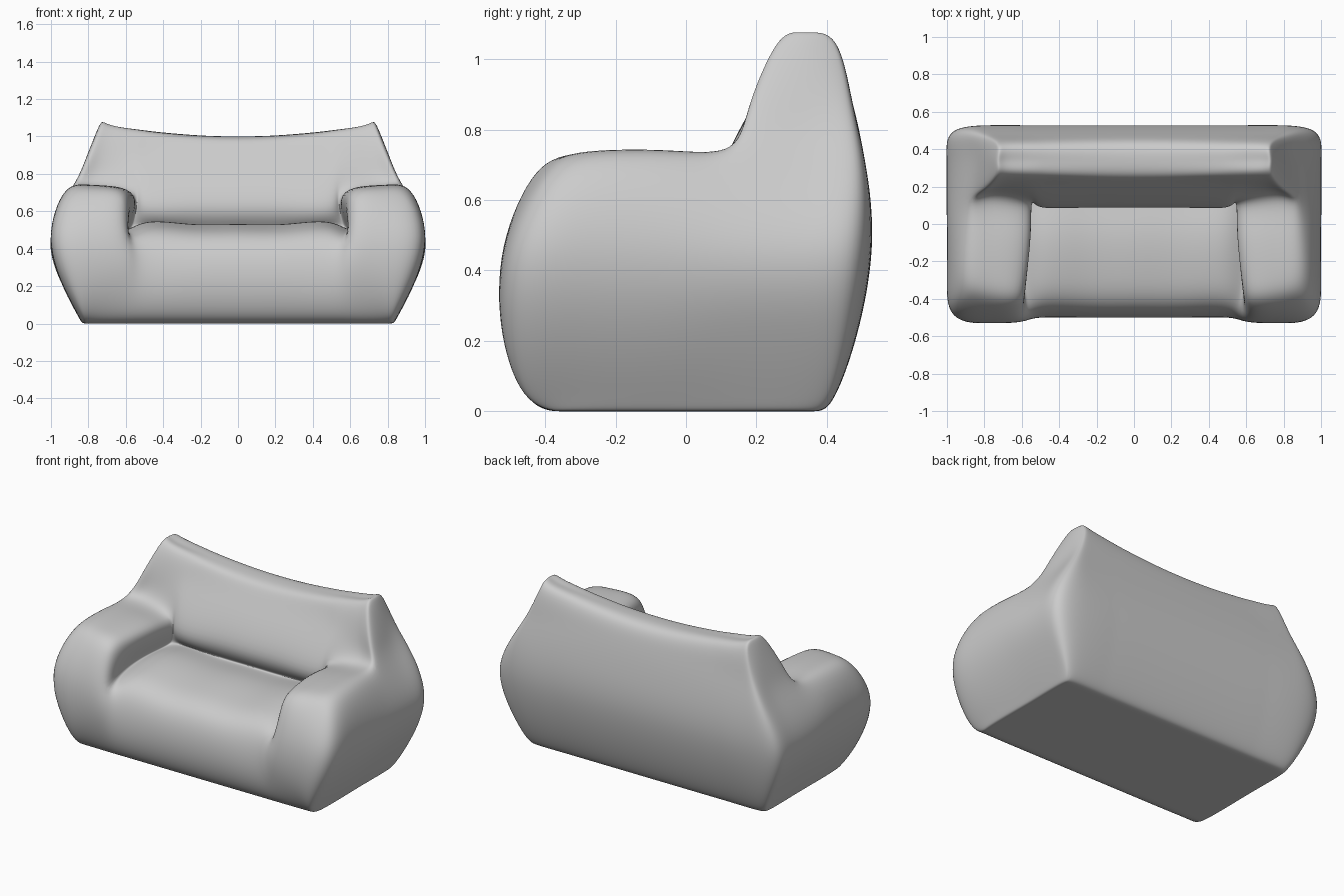
import bpy, bmesh
from mathutils import Vector

if "Cube" in bpy.data.objects:
    bpy.data.objects.remove(bpy.data.objects["Cube"])

# Block cage: 10 x 5 x 6 cells; columns mirrored about x = 0
NX, NY, NZ = 5, 5, 6
X_IN = [0, .25, .49, .60, .77]                        # inner columns
X_SCALE = [1, 1, 1, 1, 1, .95, .89]
X_OUT = [.83, .86, .945, 1.0, .92, .81, .742]         # outer side, per level
Z = [0, .05, .22, .47, .70, .88, 1.0]
Y_FRONT = [-.39, -.455, -.512, -.508, -.42]
Y_REAR = [.385, .425, .485, .527, .51, .472, .425]
Y_IN = [0, -.28, -.03, .13, .35]


def filled(i, j, k):
    """Which cells belong to the sofa: base, arms, backrest."""
    if not (-NX <= i < NX and 0 <= j < NY and 0 <= k < NZ):
        return False
    arm = max(abs(i), abs(i + 1)) > 3
    return k < 3 or j >= 3 or (k == 3 and arm)


def target(i, j, k):
    """Point on the finished surface for one cage corner."""
    a = abs(i)
    x = X_OUT[k] if a == NX else X_IN[a] * X_SCALE[k]
    y = Y_FRONT[k] if j == 0 else Y_REAR[k] if j == NY else Y_IN[j]
    z = Z[k]
    # underside
    if k == 0:
        y = [-.39, -.30, -.03, .13, .32, .385][j]
    # rounded vertical corners
    if a == NX and j in (0, NY):
        x -= [.01, .02, .03, .035, .03, .015, .008][k]
        y *= [.98, .97, .95, .94, .955, .96, .98][k]
    # arm front swells toward the inside
    if j == 0 and a == 4 and k in (2, 3):
        y -= .008
    # seat cushion
    if k == 3 and j < 4 and a < 3:
        y = [-.445, -.26, -.03, .13][j]
        z = [.435, .515, .53, .515][j] + (.01 if a == 2 else 0)
    if k == 2 and j == 0 and a < 3:
        y = -.50
    # seam between seat and arm
    if k == 3 and j < 4 and a == 3:
        x = [.59, .60, .59, .575][j]
        y = [-.49, -.26, -.03, .13][j]
        z = [.455, .505, .515, .52][j]
    # arm top
    if k == 4 and j < 4 and a >= 3:
        if a == 3:
            x = [.62, .58, .56, .55][j]
            z = [.66, .685, .685, .685][j]
        elif a == 4:
            z = [.675, .735, .737, .742][j]
        else:
            x = [.905, .925, .915, .885][j]
            z = [.655, .70, .705, .73][j]
        y = [y, -.28, -.05, .11 if a == 3 else .135][j]
    if k == 4 and j == 4 and a == NX:
        x, z = .885, .72
    # backrest front, then its dished top
    if j == 3:
        if k == 4 and a < 3:
            y, z = .088, .63
        elif k == 5:
            y = .197
        elif k == 6:
            y = .264
    if k == 6:
        z += .065 * min(1, x / .72) ** 2 - (.018 if j != 4 else 0)
        z -= .008 if a == NX else 0
        if j == 4:
            y = .34
    return Vector((x if i >= 0 else -x, y, z))


bm = bmesh.new()
verts, goal = {}, {}


def corner(p):
    if p not in verts:
        verts[p] = bm.verts.new(target(*p))
        goal[verts[p]] = target(*p)
    return verts[p]


# Skin every exposed cell side
for i in range(-NX, NX):
    for j in range(NY):
        for k in range(NZ):
            if not filled(i, j, k):
                continue
            for axis in range(3):
                for side in (0, 1):
                    n = [i, j, k]
                    n[axis] += 2 * side - 1
                    if filled(*n):
                        continue
                    quad = []
                    for u, w in ((0, 0), (1, 0), (1, 1), (0, 1)):
                        p = [i, j, k]
                        p[axis] += side
                        p[(axis + 1) % 3] += u
                        p[(axis + 2) % 3] += w
                        quad.append(corner(tuple(p)))
                    bm.faces.new(quad if side else quad[::-1])
bmesh.ops.recalc_face_normals(bm, faces=bm.faces[:])


def limit(v):
    """Where the subdivided surface ends up for a cage vertex."""
    n = len(v.link_edges)
    s = v.co * (n * n)
    for e in v.link_edges:
        s = s + 4 * e.other_vert(v).co
    for f in v.link_faces:
        loop = next(l for l in f.loops if l.vert == v)
        s = s + loop.link_loop_next.link_loop_next.vert.co
    return s / (n * (n + 5))


# Push the cage out until the smooth surface meets the target points
for _ in range(9):
    step = {v: (goal[v] - limit(v)) * .9 for v in bm.verts}
    for v, d in step.items():
        v.co += d
        v.co.z = max(0, v.co.z)

for f in bm.faces:
    f.smooth = True
mesh = bpy.data.meshes.new("sofa_body")
bm.to_mesh(mesh)
bm.free()
sofa = bpy.data.objects.new("sofa_body", mesh)
bpy.context.collection.objects.link(sofa)
sub = sofa.modifiers.new("smooth", 'SUBSURF')
sub.levels = sub.render_levels = 3
